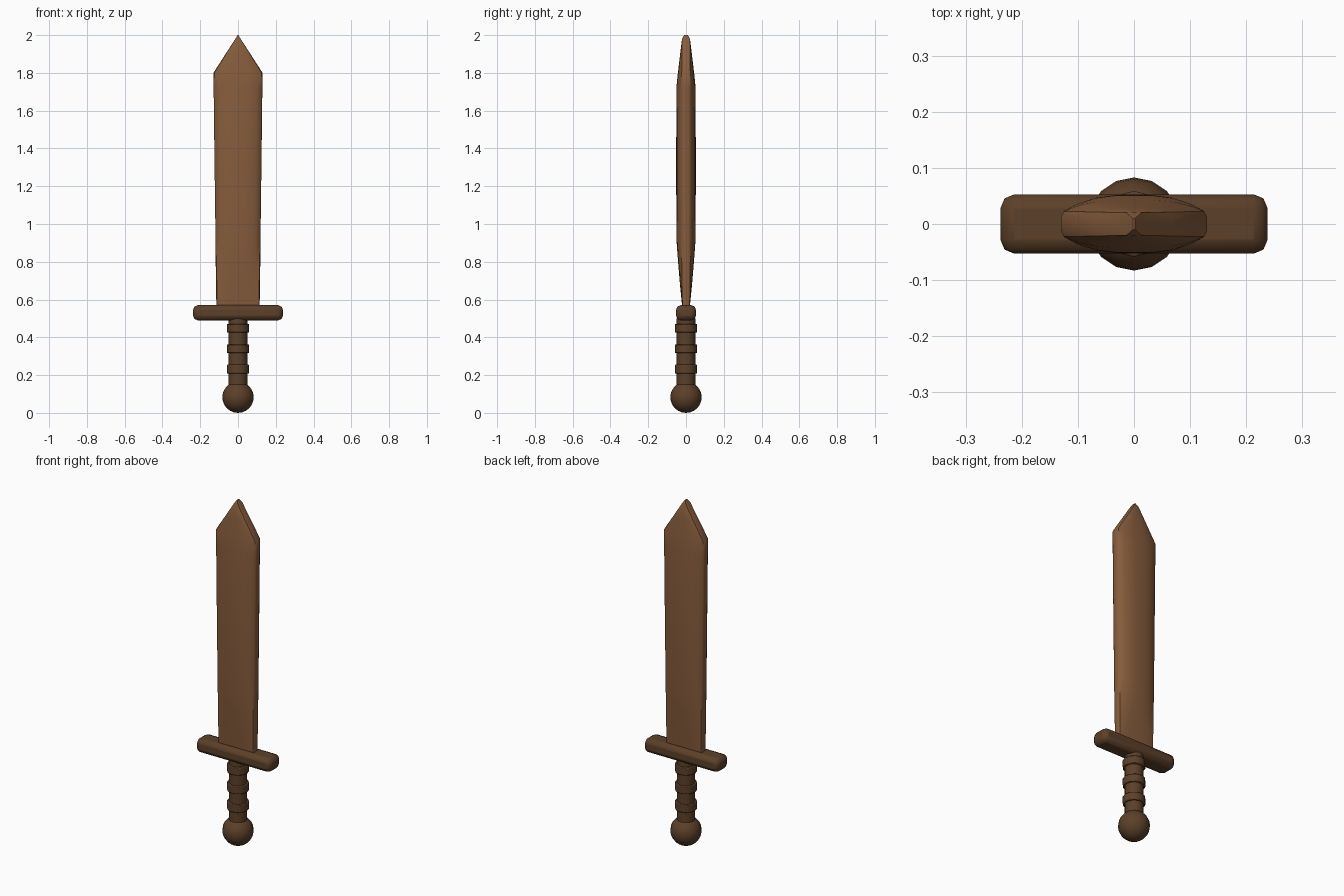
import bpy, bmesh, math

if "Cube" in bpy.data.objects:
    bpy.data.objects.remove(bpy.data.objects["Cube"])


def material(name, rgb):
    m = bpy.data.materials.new(name)
    m.diffuse_color = (*rgb, 1)
    m.use_nodes = True
    m.node_tree.nodes["Principled BSDF"].inputs["Base Color"].default_value = m.diffuse_color
    return m


BLADE = material("light wood", (0.24, 0.108, 0.046))
DARK = material("dark wood", (0.107, 0.051, 0.022))


def finish(obj, name, mat, angle=35):
    obj.name = name
    obj.data.materials.clear()
    obj.data.materials.append(mat)
    bpy.ops.object.select_all(action='DESELECT')
    obj.select_set(True)
    bpy.context.view_layer.objects.active = obj
    bpy.ops.object.shade_smooth_by_angle(angle=math.radians(angle))
    return obj


def cylinder(name, radius, z0, z1, sides, bevel=0.0):
    bpy.ops.mesh.primitive_cylinder_add(vertices=sides, radius=radius, depth=z1 - z0,
                                        location=(0, 0, (z0 + z1) / 2))
    obj = bpy.context.object
    if bevel:
        mod = obj.modifiers.new("soft rims", 'BEVEL')
        mod.width, mod.segments = bevel, 2
    return finish(obj, name, DARK)


# Blade: lens-shaped rings of (height, half width, half thickness at the middle)
rows = [(0.55, 0.114, 0.019), (0.68, 0.117, 0.032), (0.80, 0.118, 0.042),
        (0.92, 0.119, 0.051), (1.30, 0.124, 0.052), (1.72, 0.129, 0.051),
        (1.80, 0.130, 0.043), (1.90, 0.066, 0.031), (1.98, 0.014, 0.021),
        (2.0, 0.002, 0.010)]
us = [-1, -0.96, -0.78, -0.54, -0.27, 0, 0.27, 0.54, 0.78, 0.96, 1]
bm = bmesh.new()
rings = []
for z, w, mid in rows:
    edge = min(0.020, mid)
    half = [edge * 0.65 if abs(u) == 1 else edge + (mid - edge) * (1 - abs(u) ** 3)
            for u in us]
    pts = [(u * w, -t) for u, t in zip(us, half)]
    pts += [(u * w, t) for u, t in reversed(list(zip(us, half)))]
    rings.append([bm.verts.new((x, y, z)) for x, y in pts])
n = len(rings[0])
for low, high in zip(rings, rings[1:]):
    for i in range(n):
        j = (i + 1) % n
        bm.faces.new((low[i], low[j], high[j], high[i]))
bm.faces.new(rings[0][::-1])
bm.faces.new(rings[-1])
bmesh.ops.recalc_face_normals(bm, faces=bm.faces)
mesh = bpy.data.meshes.new("blade")
bm.to_mesh(mesh)
bm.free()
blade = bpy.data.objects.new("blade", mesh)
bpy.context.collection.objects.link(blade)
finish(blade, "blade", BLADE)

# Crossguard: bar with rounded edges
bpy.ops.mesh.primitive_cube_add(size=1, location=(0, 0, 0.53))
guard = bpy.context.object
guard.scale = (0.476, 0.106, 0.08)
bpy.ops.object.transform_apply(location=False, rotation=False, scale=True)
mod = guard.modifiers.new("rounded edges", 'BEVEL')
mod.width, mod.segments = 0.025, 2
finish(guard, "crossguard", DARK)

# Grip and its raised bands
cylinder("grip", 0.049, 0.13, 0.50, 16)
for i, z in enumerate((0.232, 0.34, 0.448)):
    cylinder(f"grip_band_{i + 1}", 0.059, z - 0.023, z + 0.023, 12, 0.004)

# Pommel ball
bpy.ops.mesh.primitive_uv_sphere_add(segments=16, ring_count=12, radius=0.083,
                                     location=(0, 0, 0.083))
finish(bpy.context.object, "pommel", DARK)
